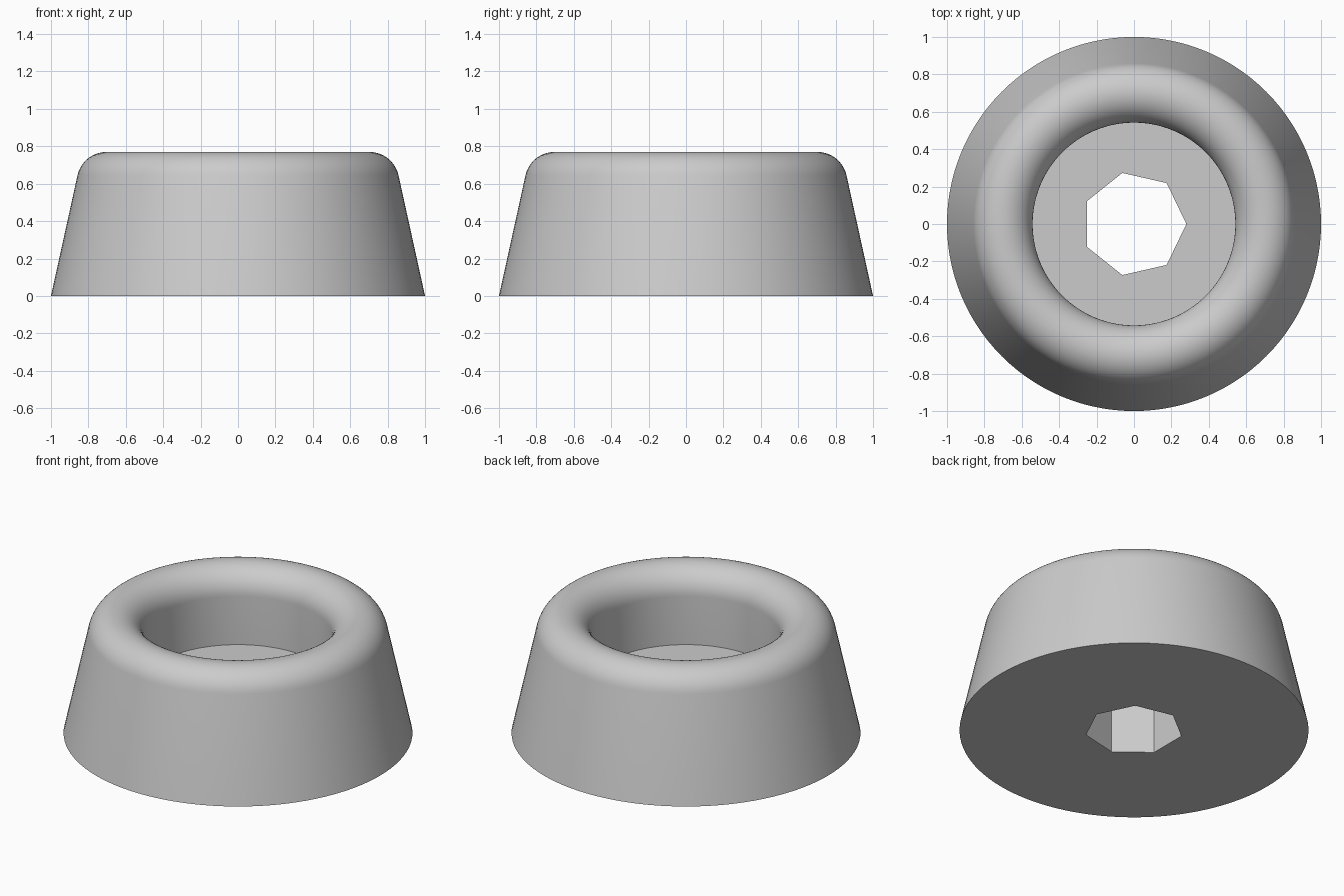
import bpy
import bmesh
from math import cos, sin, pi, radians

cube = bpy.data.objects.get("Cube")
if cube:
    bpy.data.objects.remove(cube, do_unlink=True)

SEGMENTS = 112
FLOOR_Z = 0.305
HOLE_RADIUS = 0.28
LIP_R, LIP_Z, LIP_SIZE = 0.702, 0.61, 0.16

grey = bpy.data.materials.new("plain grey")
grey.use_nodes = True
colour = (0.6, 0.6, 0.6, 1)
grey.diffuse_color = colour
grey.node_tree.nodes["Principled BSDF"].inputs["Base Color"].default_value = colour

bm = bmesh.new()


def ring(radius, z, count):
    return [bm.verts.new((radius * cos(2 * pi * i / count),
                          radius * sin(2 * pi * i / count), z))
            for i in range(count)]


def skin(lower, upper):
    n = len(lower)
    for i in range(n):
        j = (i + 1) % n
        bm.faces.new((lower[i], lower[j], upper[j], upper[i]))


def fill_between(outer, inner):
    edges = [bm.edges.get((loop[i - 1], loop[i]))
             for loop in (outer, inner) for i in range(len(loop))]
    bmesh.ops.triangle_fill(bm, edges=edges, use_beauty=True)


# Tapered wall, rounded lip and straight recess wall
profile = [(1.0, 0.0)]
steps = 24
for k in range(steps + 1):
    a = radians(12.3 + (180 - 12.3) * k / steps)
    profile.append((LIP_R + LIP_SIZE * cos(a), LIP_Z + LIP_SIZE * sin(a)))
profile.append((LIP_R - LIP_SIZE, FLOOR_Z))

rings = [ring(r, z, SEGMENTS) for r, z in profile]
for lower, upper in zip(rings, rings[1:]):
    skin(lower, upper)

# Seven-sided through hole, with the recess floor and the underside around it
hole_bottom = ring(HOLE_RADIUS, 0, 7)
hole_top = ring(HOLE_RADIUS, FLOOR_Z, 7)
skin(hole_top, hole_bottom)
fill_between(rings[0], hole_bottom)
fill_between(rings[-1], hole_top)
bmesh.ops.recalc_face_normals(bm, faces=bm.faces)

mesh = bpy.data.meshes.new("tapered_foot")
bm.to_mesh(mesh)
bm.free()
mesh.materials.append(grey)
foot = bpy.data.objects.new("tapered_foot", mesh)
bpy.context.collection.objects.link(foot)

bpy.ops.object.select_all(action="DESELECT")
foot.select_set(True)
bpy.context.view_layer.objects.active = foot
bpy.ops.object.shade_smooth_by_angle(angle=radians(30))
